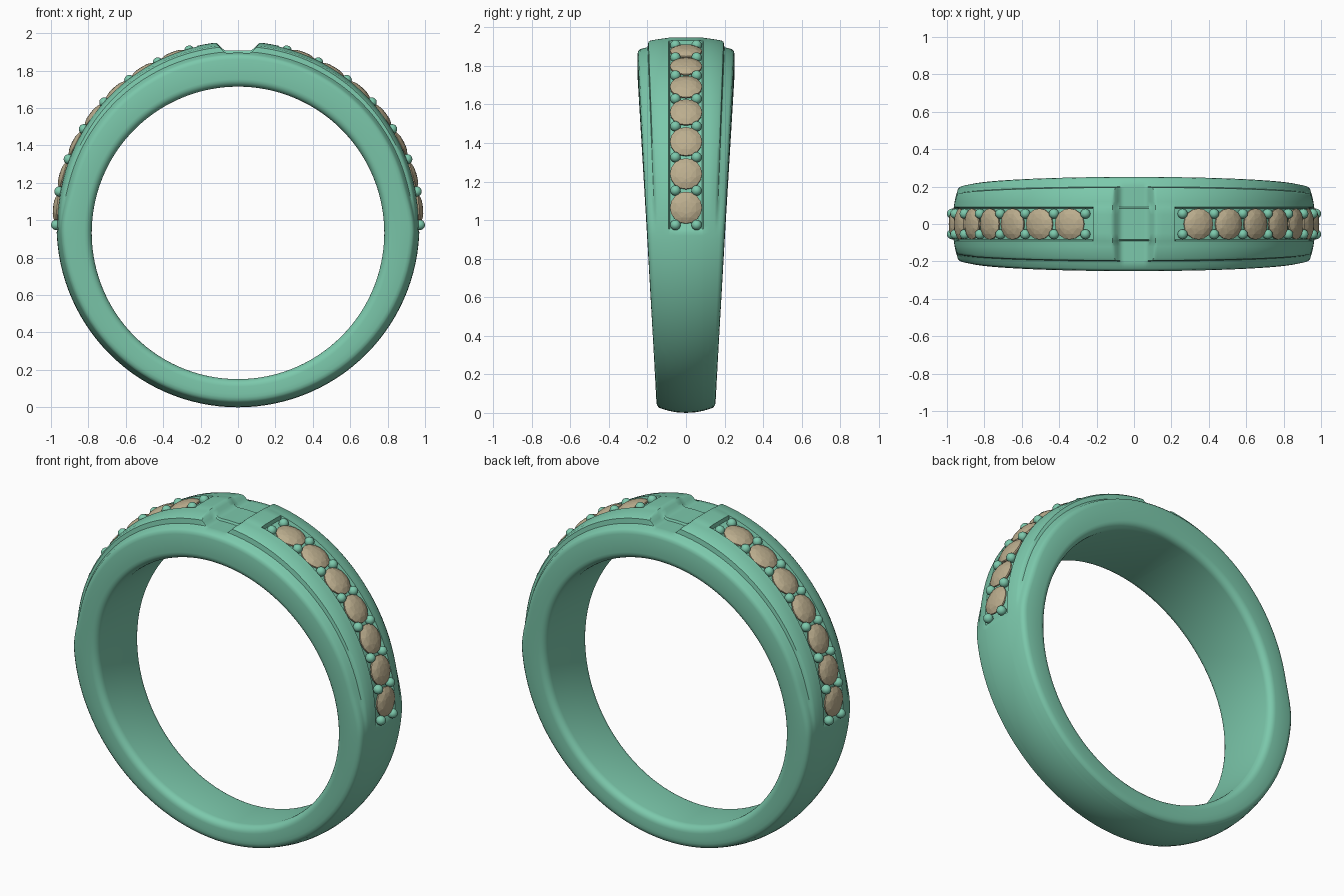
import bpy, bmesh
from math import sin, cos, radians, pi
from mathutils import Matrix, Vector

if "Cube" in bpy.data.objects:
    bpy.data.objects.remove(bpy.data.objects["Cube"])

C_IN, R_IN = 0.9325, 0.782      # finger hole centre height and radius
C_OUT = 0.97                    # outer circle centre height


def material(name, color):
    m = bpy.data.materials.new(name)
    m.diffuse_color = color
    m.use_nodes = True
    m.node_tree.nodes["Principled BSDF"].inputs["Base Color"].default_value = m.diffuse_color
    return m


METAL = material("green_metal", (0.2, 0.58, 0.41, 1))
STONE = material("tan_stone", (0.50, 0.42, 0.27, 1))


def make_object(name, bm, mat):
    me = bpy.data.meshes.new(name)
    bm.to_mesh(me)
    bm.free()
    ob = bpy.data.objects.new(name, me)
    bpy.context.collection.objects.link(ob)
    me.materials.append(mat)
    return ob


def smoothstep(a, b, x):
    t = max(0, min(1, (x - a) / (b - a)))
    return t * t * (3 - 2 * t)


def lerp(a, b, t):
    return a + (b - a) * t


def section(a):
    """Half cross-section (centre line outside -> centre line inside) at elevation a in degrees."""
    w = 0.155 + 0.0519 * (C_OUT + 0.95 * sin(radians(a)) - 0.05)
    step = smoothstep(-3, 14, a)
    edge = w * 0.775
    crown = 0.97 + 0.017 * smoothstep(0, 80, a)
    # outer surface: y, lower plain dome radius, upper stepped radius
    ys = [0, 0.05, 0.084, 0.09, 0.12, edge - 0.012, edge, edge + 0.004,
          edge + 0.018, w - 0.014, w - 0.004, w]
    up = [crown, crown, crown - 0.002, crown - 0.004, crown - 0.008,
          crown - 0.018, crown - 0.027, 0.932, 0.924, 0.917, 0.907, 0.89]
    pts = []
    for i, y in enumerate(ys):
        low = 0.97 - 0.032 * (y / w) ** 2 - (0, 0.008, 0.022)[max(0, i - 9)]
        r = lerp(low, up[i], step)
        if i < 3 and -1.5 < a < 76.9:                 # stone channel
            r -= 0.022 * smoothstep(-2, 1, a)
        if a > 83:                                    # gap at the top
            floor = 0.938 if i < 3 else 0.926
            r = min(r, lerp(0.99, floor, 1 - (1 - smoothstep(82.6, 86.8, a)) ** 1.5))
        pts.append((y, C_OUT, r))
    # flat side and rounded inner edge
    f = 0.04
    pts.append((w, C_IN, R_IN + 0.08))
    for k in range(6):
        t = k / 5 * pi / 2
        pts.append((w - f * (1 - cos(t)), C_IN, R_IN + f * (1 - sin(t))))
    pts.append((0, C_IN, R_IN))
    return pts


# Band: one quarter, mirrored sideways and front to back
angles = [-90 + 3 * i for i in range(29)] + [-4, -3, -2, -1, 0, 1, 2.5]
angles += [5 + 2.5 * i for i in range(29)] + [76.8, 77.2, 79, 81, 82.6, 83.3, 84, 84.7, 85.4, 86.1, 86.8, 88.5, 90]
bm = bmesh.new()
rows = []
for a in angles:
    c, s = cos(radians(a)), sin(radians(a))
    if abs(a) == 90:
        c = 0
    rows.append([bm.verts.new((r * c, -y, cz + r * s)) for y, cz, r in section(a)])
for p, q in zip(rows, rows[1:]):
    for j in range(len(p) - 1):
        bm.faces.new((p[j], p[j + 1], q[j + 1], q[j]))
bm.faces.ensure_lookup_table()
bm.normal_update()
if bm.faces[0].normal.z > 0:
    bmesh.ops.reverse_faces(bm, faces=bm.faces)
band = make_object("ring_band", bm, METAL)
mir = band.modifiers.new("mirror", 'MIRROR')
mir.use_axis = (True, True, False)
mir.merge_threshold = 0.0005
bpy.context.view_layer.objects.active = band
band.select_set(True)
bpy.ops.object.shade_smooth_by_angle(angle=radians(38))
band.select_set(False)


def frame(a, side, r, y=0):
    """Placement on the outer circle with local z pointing outward."""
    n = Vector((side * cos(radians(a)), 0, sin(radians(a))))
    rot = n.to_track_quat('Z', 'Y').to_matrix().to_4x4()
    return Matrix.Translation(Vector((0, y, C_OUT)) + n * r) @ rot


def add_gem(bm, mat):
    rings = []
    for n, r, h, off in ((16, 0.083, -0.006, 0), (16, 0.083, 0.002, 0), (8, 0.057, 0.016, 0.5), (8, 0.034, 0.021, 0)):
        rings.append([bm.verts.new(mat @ Vector((r * cos(2 * pi * (k + off) / n),
                                                 r * sin(2 * pi * (k + off) / n), h))) for k in range(n)])
    g0, g1, m, t = rings
    tip = bm.verts.new(mat @ Vector((0, 0, -0.06)))
    top = bm.verts.new(mat @ Vector((0, 0, 0.023)))
    for k in range(16):
        l = (k + 1) % 16
        bm.faces.new((g0[k], g0[l], g1[l], g1[k]))
        bm.faces.new((g0[l], g0[k], tip))
    for k in range(8):
        l = (k + 1) % 8
        a, b, c = g1[2 * k], g1[2 * k + 1], g1[(2 * k + 2) % 16]
        bm.faces.new((a, b, m[k]))
        bm.faces.new((b, c, m[k]))
        bm.faces.new((m[k], c, m[l]))
        bm.faces.new((m[k], t[l], t[k]))
        bm.faces.new((m[k], m[l], t[l]))
        bm.faces.new((t[k], t[l], top))


# Stones and bead prongs down both shoulders
FIRST, PITCH = 5.6, 10.6
for side, label in ((1, "right"), (-1, "left")):
    gems, beads = bmesh.new(), bmesh.new()
    for i in range(7):
        add_gem(gems, frame(FIRST + PITCH * i, side, 0.971))
    bmesh.ops.recalc_face_normals(gems, faces=gems.faces)
    make_object(label + "_stones", gems, STONE)
    for i in range(8):
        for y in (-0.055, 0.055):
            bmesh.ops.create_uvsphere(beads, u_segments=16, v_segments=10, radius=0.027,
                                      matrix=frame(FIRST + PITCH * (i - 0.5), side, 0.973, y))
    for fc in beads.faces:
        fc.smooth = True
    make_object(label + "_prongs", beads, METAL)
